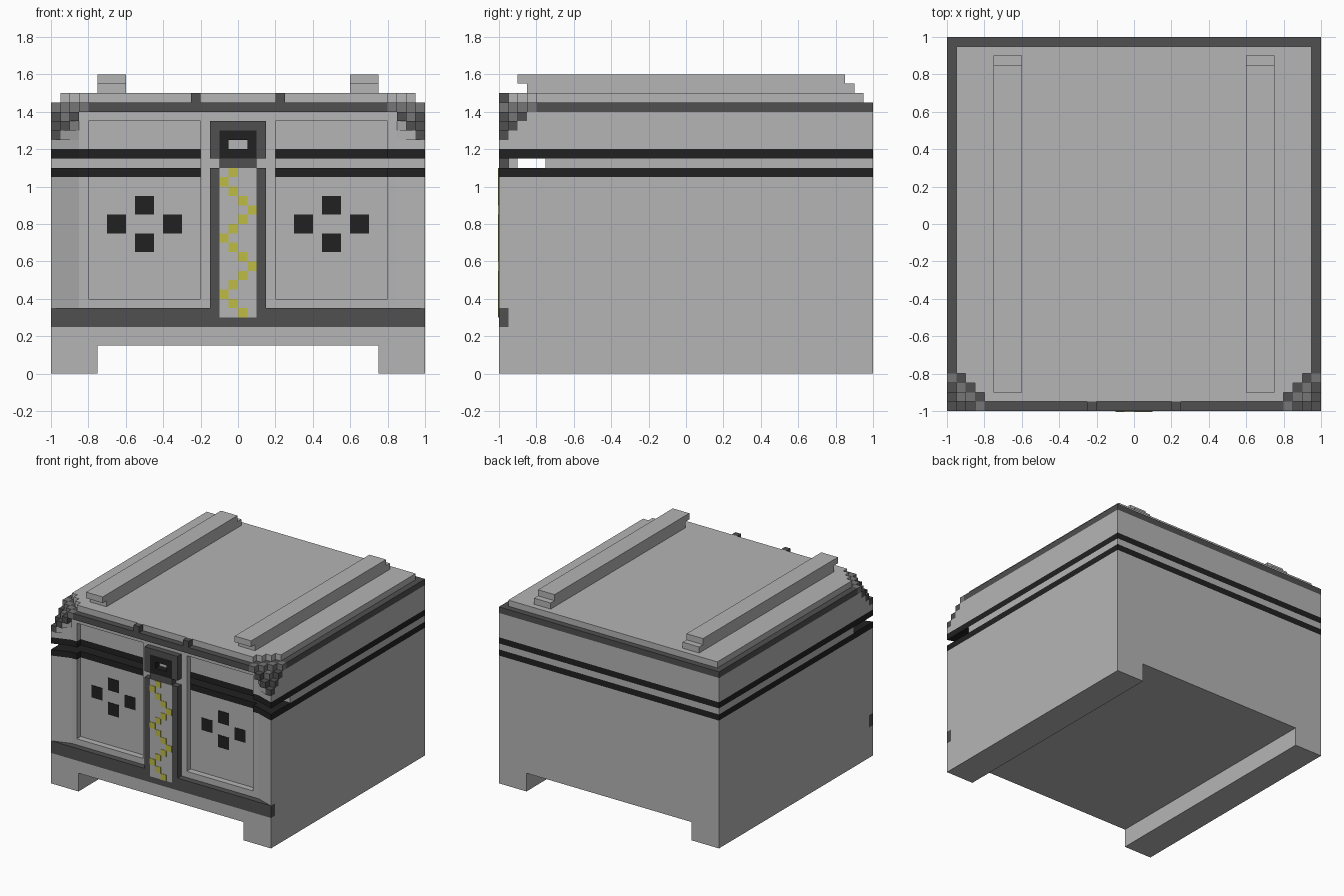
import bpy, bmesh

cube = bpy.data.objects.get("Cube")
if cube:
    bpy.data.objects.remove(cube, do_unlink=True)


def material(name, r, g, b):
    m = bpy.data.materials.new(name)
    m.use_nodes = True
    m.diffuse_color = (r, g, b, 1)
    m.node_tree.nodes["Principled BSDF"].inputs["Base Color"].default_value = (r, g, b, 1)
    return m


LIGHT = material("light grey", 0.46, 0.46, 0.46)
MID = material("mid grey", 0.18, 0.18, 0.18)
DARK = material("dark grey", 0.08, 0.08, 0.08)
BLACK = material("black", 0.015, 0.015, 0.015)
YELLOW = material("yellow", 0.52, 0.50, 0.06)
U = 0.05  # block size


def finish(name, bm, mat):
    bmesh.ops.recalc_face_normals(bm, faces=bm.faces[:])
    me = bpy.data.meshes.new(name)
    bm.to_mesh(me)
    bm.free()
    me.materials.append(mat)
    ob = bpy.data.objects.new(name, me)
    bpy.context.collection.objects.link(ob)
    return ob


def boxes(name, mat, items, mirror=False):
    """Boxes given as (x0, x1, y0, y1, z0, z1), optionally mirrored in x."""
    bm = bmesh.new()
    if mirror:
        items = items + [(-b[1], -b[0]) + tuple(b[2:]) for b in items]
    for x0, x1, y0, y1, z0, z1 in items:
        vs = bmesh.ops.create_cube(bm, size=1)["verts"]
        for v in vs:
            v.co = ((x0 + x1) / 2 + v.co.x * (x1 - x0),
                    (y0 + y1) / 2 + v.co.y * (y1 - y0),
                    (z0 + z1) / 2 + v.co.z * (z1 - z0))
    return finish(name, bm, mat)


def prism(name, mat, half, lo, hi, axis="z"):
    """Extrude a right-hand half outline, mirrored in x, along z or y."""
    pts = half + [(-x, q) for x, q in reversed(half)]
    bm = bmesh.new()
    if axis == "z":
        vs = [bm.verts.new((x, q, lo)) for x, q in pts]
        step = (0, 0, hi - lo)
    else:
        vs = [bm.verts.new((x, lo, q)) for x, q in pts]
        step = (0, hi - lo, 0)
    ext = bmesh.ops.extrude_face_region(bm, geom=[bm.faces.new(vs)], use_keep_orig=True)
    bmesh.ops.translate(bm, vec=step,
                        verts=[g for g in ext["geom"] if isinstance(g, bmesh.types.BMVert)])
    return finish(name, bm, mat)


def stair(r, m):
    """Front corner at (r, -r) with m blocks stepped away."""
    pts = [(r - m * U, -r)]
    for i in range(m):
        pts += [(r - (m - i) * U, -r + (i + 1) * U), (r - (m - i - 1) * U, -r + (i + 1) * U)]
    return pts


def footprint(m=0):
    """Half outline with a recessed front and a stepped corner."""
    front = [(0.8, -0.9), (0.8, -0.95), (0.85, -0.95)]
    corner = stair(1, m)
    if m == 3:               # the stair meets the recess edge
        front, corner = front[:2], corner[1:]
    return front + corner + [(1, 1)]


# Base with two runners and the lower front rail
prism("base", LIGHT, [(0.75, 0.15), (0.75, 0), (1, 0), (1, 0.25)], -1, 1, "y")
boxes("lower_core", LIGHT, [(-1, 1, -0.95, 1, 0.25, 0.35)])
boxes("lower_rail", DARK, [(-1, 1, -1, -0.95, 0.25, 0.35)])

# Body, black bands and the seam between them
prism("body", LIGHT, footprint(), 0.35, 1.05)
prism("lower_band", BLACK, footprint(), 1.05, 1.10)
boxes("seam", LIGHT, [(-1, 1, -0.75, 1, 1.10, 1.15)])
prism("upper_band", BLACK, footprint(), 1.15, 1.20)

# Lid, with front corners stepping away toward the top
prism("lid_bottom", LIGHT, footprint(), 1.20, 1.25)
for k in range(3):
    prism(f"lid_layer_{k + 1}", LIGHT, footprint(k + 1), 1.25 + k * U, 1.30 + k * U)
prism("lid_rim", DARK, stair(1, 4) + [(1, 1)], 1.40, 1.45)
prism("lid_top", LIGHT, stair(0.95, 3) + [(0.95, 0.95)], 1.45, 1.50)

# Corner guards: blocks lining the stepped corners
guards = {"corner_guard_dark": [], "corner_guard_mid": []}
for k in range(4):
    for a in range(k + 1):
        b = k - a
        key = "corner_guard_mid" if (a and b) or k == 3 else "corner_guard_dark"
        guards[key].append((1 - (a + 1) * U, 1 - a * U, -1 + b * U, -1 + (b + 1) * U,
                            1.25 + k * U, 1.30 + k * U))
boxes("corner_guard_dark", DARK, guards["corner_guard_dark"], True)
boxes("corner_guard_mid", MID, guards["corner_guard_mid"], True)

# Lid battens and small rim studs
boxes("battens", LIGHT, [(0.60, 0.75, -0.85, 0.90, 1.50, 1.55),
                         (0.60, 0.75, -0.90, 0.85, 1.55, 1.60)], True)
boxes("rim_studs", DARK, [(0.20, 0.25, -1, -0.95, 1.45, 1.50)], True)

# Front frame around the recessed panels
boxes("panel_frame", LIGHT, [(-0.8, 0.8, -0.95, -0.9, 0.35, 0.40),
                             (-0.8, 0.8, -0.95, -0.9, 1.35, 1.40),
                             (-0.2, 0.2, -0.95, -0.9, 0.40, 1.35)])

# Four square spots on each panel
boxes("panel_spots", BLACK, [(0.5 + dx - U, 0.5 + dx + U, -0.904, -0.899, 0.8 + dz - U, 0.8 + dz + U)
                             for dx, dz in ((-0.15, 0), (0.15, 0), (0, 0.1), (0, -0.1))], True)

# Central strap with its zigzag
boxes("strap_rails", DARK, [(0.10, 0.15, -1, -0.95, 0.35, 1.10)], True)
boxes("strap", LIGHT, [(-0.1, 0.1, -1.002, -0.95, 0.30, 1.10)])
columns = [1, 0, 1, 2, 3, 2]
boxes("strap_zigzag", YELLOW, [(-0.1 + columns[i % 6] * U, -0.05 + columns[i % 6] * U,
                                -1.005, -1.001, 1.05 - i * U, 1.10 - i * U) for i in range(16)])

# Lock plate, black ring with open keyhole, and latch
boxes("lock_plate", DARK, [(-0.15, -0.10, -1, -0.95, 1.15, 1.35),
                           (0.10, 0.15, -1, -0.95, 1.15, 1.35),
                           (-0.10, 0.10, -1, -0.95, 1.30, 1.35)])
boxes("lock_ring", BLACK, [(-0.10, 0.10, -1, -0.95, 1.15, 1.20),
                           (-0.10, 0.10, -1, -0.95, 1.25, 1.30),
                           (-0.10, -0.05, -1, -0.95, 1.20, 1.25),
                           (0.05, 0.10, -1, -0.95, 1.20, 1.25)])
boxes("latch", DARK, [(-0.1, 0.1, -1, -0.95, 1.10, 1.15)])
